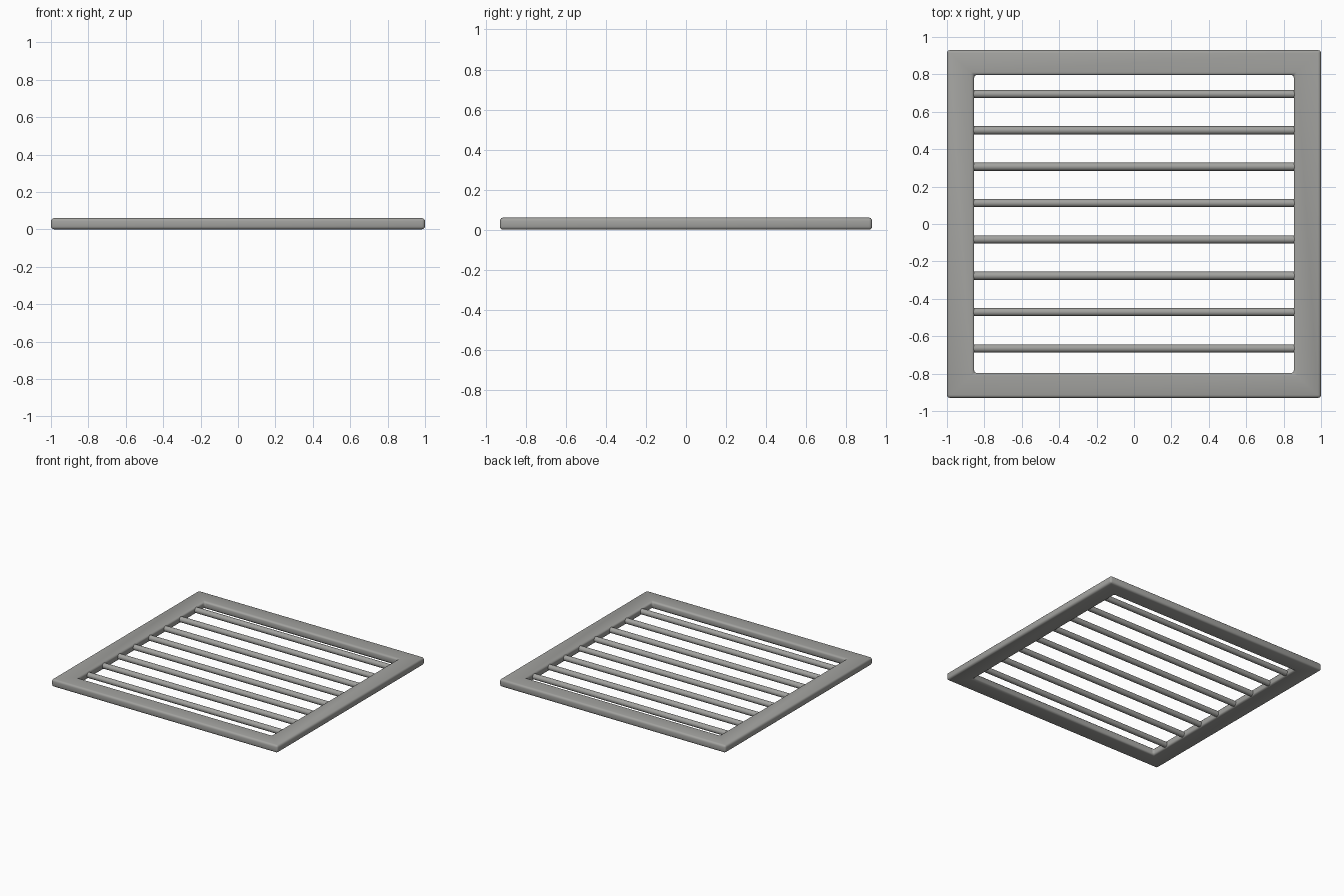
import bpy, bmesh, math
from mathutils import Matrix

if "Cube" in bpy.data.objects:
    bpy.data.objects.remove(bpy.data.objects["Cube"])

HEIGHT = 0.06

metal = bpy.data.materials.new("grey metal")
metal.diffuse_color = (0.36, 0.36, 0.345, 1)
metal.use_nodes = True
metal.node_tree.nodes["Principled BSDF"].inputs["Base Color"].default_value = metal.diffuse_color


def finish(bm, name):
    bmesh.ops.recalc_face_normals(bm, faces=bm.faces)
    mesh = bpy.data.meshes.new(name)
    bm.to_mesh(mesh)
    bm.free()
    mesh.materials.append(metal)
    obj = bpy.data.objects.new(name, mesh)
    bpy.context.collection.objects.link(obj)
    return obj


# Mitred rectangular frame with softened edges
bm = bmesh.new()
loops = []
for hx, hy, z in ((1, 0.93, 0), (1, 0.93, HEIGHT), (0.855, 0.797, HEIGHT), (0.855, 0.797, 0)):
    loops.append([bm.verts.new((sx * hx, sy * hy, z))
                  for sx, sy in ((-1, -1), (1, -1), (1, 1), (-1, 1))])
for k in range(4):
    a, b = loops[k], loops[(k + 1) % 4]
    for i in range(4):
        j = (i + 1) % 4
        bm.faces.new((a[i], a[j], b[j], b[i]))
frame = finish(bm, "frame")
for poly in frame.data.polygons:
    poly.use_smooth = True
bevel = frame.modifiers.new("soft edges", 'BEVEL')
bevel.width = 0.016
bevel.segments = 3
bevel.limit_method = 'ANGLE'
bevel.angle_limit = math.radians(30)

# Eight round bars spanning the opening
for n in range(8):
    bm = bmesh.new()
    place = Matrix.Translation((0, 0.695 - n * 0.1943, HEIGHT / 2)) @ Matrix.Rotation(math.pi / 2, 4, 'Y')
    bmesh.ops.create_cone(bm, cap_ends=True, segments=16, radius1=0.022,
                          radius2=0.022, depth=1.73, matrix=place)
    bar = finish(bm, f"bar_{n + 1}")
    for poly in bar.data.polygons:
        poly.use_smooth = len(poly.vertices) == 4
